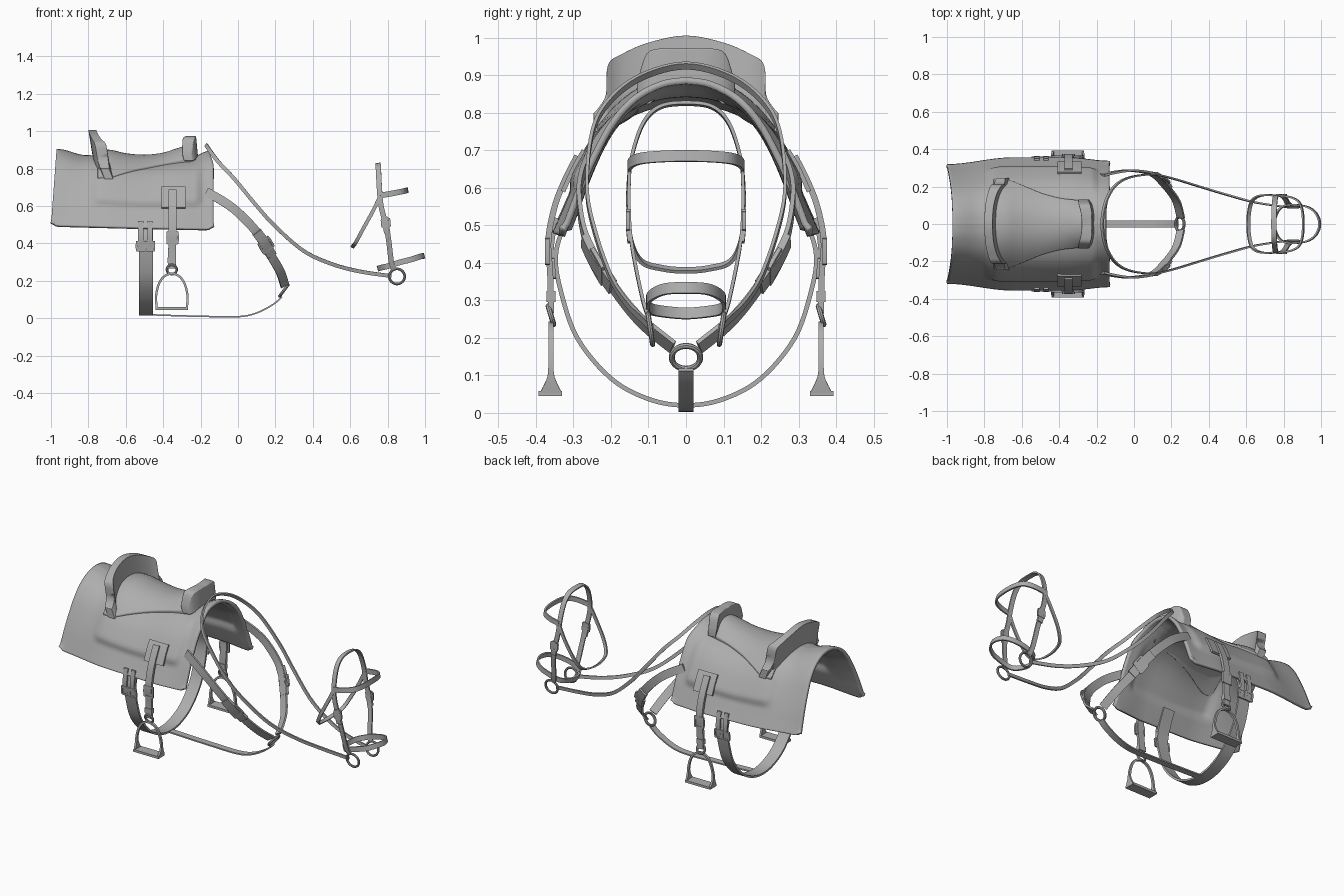
import bpy, bmesh, math
from mathutils import Vector

if "Cube" in bpy.data.objects:
    bpy.data.objects.remove(bpy.data.objects["Cube"])

leather = bpy.data.materials.new("grey")
leather.diffuse_color = (0.42, 0.42, 0.42, 1)
leather.use_nodes = True
leather.node_tree.nodes["Principled BSDF"].inputs["Base Color"].default_value = leather.diffuse_color


def finish(name, bm, bevel=0):
    bmesh.ops.recalc_face_normals(bm, faces=bm.faces)
    me = bpy.data.meshes.new(name)
    bm.to_mesh(me)
    bm.free()
    me.materials.append(leather)
    ob = bpy.data.objects.new(name, me)
    bpy.context.collection.objects.link(ob)
    if bevel:
        m = ob.modifiers.new("bevel", 'BEVEL')
        m.width, m.segments, m.limit_method = bevel, 3, 'ANGLE'
    return ob


def loft(name, rings, closed=False, loop=True, bevel=0):
    """Skin a list of equal-length point rings."""
    bm = bmesh.new()
    vs = [[bm.verts.new(p) for p in r] for r in rings]
    n = len(rings[0])
    for i in range(len(vs) - (0 if closed else 1)):
        a, b = vs[i], vs[(i + 1) % len(vs)]
        for j in range(n if loop else n - 1):
            k = (j + 1) % n
            bm.faces.new((a[j], a[k], b[k], b[j]))
    if loop and not closed:
        bm.faces.new(vs[0])
        bm.faces.new(vs[-1])
    return finish(name, bm, bevel)


def spline(pts, closed=False, steps=6):
    """Catmull-Rom samples through points of any dimension."""
    pts = [Vector(p) for p in pts]
    n, out = len(pts), []
    at = (lambda i: pts[i % n]) if closed else (lambda i: pts[max(0, min(n - 1, i))])
    for i in range(n if closed else n - 1):
        p0, p1, p2, p3 = (at(i + k) for k in (-1, 0, 1, 2))
        for s in range(steps):
            t = s / steps
            out.append(0.5 * (2 * p1 + (p2 - p0) * t + (2 * p0 - 5 * p1 + 4 * p2 - p3) * t * t
                              + (3 * p1 - p0 - 3 * p2 + p3) * t ** 3))
    return out if closed else out + [pts[-1]]


def strap(name, pts, width, thick, wdir, closed=False, steps=6):
    """Flat band along a smooth path; a 4th point value overrides the width."""
    path = spline([tuple(p) if len(p) == 4 else (*p, width) for p in pts], closed, steps)
    n, rings = len(path), []
    for i, q in enumerate(path):
        a = path[(i - 1) % n if closed else max(i - 1, 0)].to_3d()
        b = path[(i + 1) % n if closed else min(i + 1, n - 1)].to_3d()
        t = (b - a).normalized()
        w = Vector(wdir)
        w = (w - t * w.dot(t)).normalized()
        nn, c = t.cross(w) * thick / 2, q.to_3d()
        w = w * q[3] / 2
        rings.append([c + w + nn, c - w + nn, c - w - nn, c + w - nn])
    return loft(name, rings, closed)


def flip(p):
    return (p[0], -p[1], *p[2:])


def arch(half):
    """Half path starting on the centre line -> full mirrored path."""
    return [flip(p) for p in reversed(half[1:])] + half


def hoop(half):
    """Half path with both ends on the centre line -> closed loop."""
    return half + [flip(p) for p in reversed(half[1:-1])]


def ring(name, c, r, minor, axis):
    rot = Vector(axis).to_track_quat('Z', 'Y').to_matrix()
    rings = []
    for i in range(32):
        a = i * math.tau / 32
        rings.append([Vector(c) + rot @ Vector(((r + minor * math.cos(b)) * math.cos(a),
                      (r + minor * math.cos(b)) * math.sin(a), minor * math.sin(b)))
                      for b in (k * math.tau / 8 for k in range(8))])
    loft(name, rings, closed=True)


def buckle(name, c, up, side, h, w):
    """Rounded wire frame lying in the up/side plane."""
    c, up, side = Vector(c), Vector(up).normalized() * h / 2, Vector(side).normalized() * w / 2
    corners = [(-1, -.8), (-.8, -1), (.8, -1), (1, -.8), (1, .8), (.8, 1), (-.8, 1), (-1, .8)]
    strap(name, [c + up * u + side * v for u, v in corners], 0.011, 0.011,
          up.cross(side), closed=True, steps=2)


def ramp(x, a, b):
    t = max(0, min(1, (x - a) / (b - a)))
    return t * t * (3 - 2 * t)


def interp(x, table):
    for a, b in zip(table, table[1:]):
        if x <= b[0]:
            return a[1] + (b[1] - a[1]) * ramp(x, a[0], b[0])
    return table[-1][1]


# Blanket: draped arch with a padded area under the saddle
half = [tuple(p) for p in spline([(0, 1), (.2, .975), (.42, .88), (.6, .72), (.75, .5),
                                  (.86, .3), (.93, .15), (1, 0)], steps=5)]
profile = [(-f, h) for f, h in reversed(half[1:])] + half
rings = []
for i in range(65):
    u = i / 64
    x0 = -1 + .87 * u
    zt = interp(x0, [(-1, .905), (-.82, .872), (-.5, .84), (-.25, .86), (-.13, .895)])
    zb = .495 - .02 * u
    yw = interp(x0, [(-1, .32), (-.65, .356), (-.35, .356), (-.13, .338)])
    row = []
    for f, h in profile:
        pad = ramp(x0, -.81, -.73) * (1 - ramp(x0, -.23, -.18)) * ramp(h, .27, .42)
        x = x0 + .03 * h * (1 - ramp(u, 0, .3)) - .02 * ramp(h, .8, 1) * ramp(u, .8, 1)
        y = f * yw + math.copysign(.022 * pad * min(1, abs(f) * 2), f)
        corner = .02 * (1 - ramp(h, 0, .08)) * (1 - ramp(min(u, 1 - u), 0, .04))
        row.append((x, y, zb + (zt - zb) * h + corner))
    rings.append(row)
blanket = loft("blanket", rings, loop=False)
sol = blanket.modifiers.new("thickness", 'SOLIDIFY')
# thicken towards the inside of the arch
up = max(blanket.data.polygons, key=lambda p: p.center.z).normal.z > 0
sol.thickness, sol.offset = .018, (-1 if up else 1)

# Seat: dished, tapering from cantle to pommel
rings = []
for x, zc, w, ze in spline([(-.75, .90, .243, .76), (-.68, .90, .24, .76), (-.6, .882, .21, .785),
                            (-.5, .874, .168, .81), (-.4, .885, .14, .83), (-.32, .91, .13, .845),
                            (-.25, .925, .12, .855), (-.225, .90, .10, .855)], steps=4):
    us = [k / 10 for k in range(-10, 11)]
    rings.append([(x, u * w, zc - (zc - ze) * abs(u) ** 2.2) for u in us] +
                 [(x, u * w * .97, zc - (zc - ze) * u * u - .035) for u in reversed(us)])
loft("seat", rings, bevel=.008)


# Cantle and pommel: raised blocks across the seat
def rim(name, rows, lean, bevel):
    rows = [(-r[0], *r[1:]) for r in reversed(rows[1:])] + rows
    loft(name, [[(xb, y, zt), (xf, y, zt), (xf + lean, y, zb), (xb + lean, y, zb)]
                for y, xb, xf, zt, zb in spline(rows, steps=4)], bevel=bevel)


rim("cantle", [(0, -.80, -.757, 1.006, .87), (.1, -.795, -.75, .987, .85), (.17, -.78, -.73, .957, .81),
               (.208, -.765, -.705, .928, .785), (.213, -.75, -.695, .85, .77),
               (.232, -.742, -.69, .815, .755), (.246, -.735, -.69, .80, .745)], .022, .006)
rim("pommel", [(0, -.28, -.225, .972, .87), (.06, -.285, -.225, .972, .865),
               (.105, -.297, -.235, .957, .85), (.13, -.30, -.25, .88, .84)], .01, .014)

# Stirrups, leathers and the small side flaps
for side, s in (("left", 1), ("right", -1)):
    m = lambda pts: [(p[0], s * p[1], *p[2:]) for p in pts]
    strap(side + "_side_flap", m([(-.345, .272, .70), (-.345, .298, .655), (-.345, .328, .59)]),
          .13, .012, (1, 0, 0))
    strap(side + "_stirrup_leather", m([(-.35, .29, .685), (-.35, .323, .62), (-.35, .35, .55),
                                        (-.35, .367, .46), (-.352, .362, .37), (-.354, .36, .265)]),
          .042, .016, (1, 0, 0))
    buckle(side + "_leather_buckle", (-.35, s * .37, .43), (0, 0, 1), (1, 0, 0), .06, .055)
    strap(side + "_leather_keeper", m([(-.354, .36, .325), (-.354, .36, .295)]), .046, .024, (1, 0, 0))
    ring(side + "_stirrup_eye", (-.354, s * .36, .26), .026, .007, (0, 1, .3))
    arm = [(-.08, .052, .06), (-.084, .095, .02), (-.082, .135, .014), (-.068, .185, .014),
           (-.042, .222, .014)]
    pts = arm + [(0, .238, .014)] + [(-a, z, w) for a, z, w in reversed(arm)]
    strap(side + "_stirrup_arch", m([(-.354 + a, .36, z, w) for a, z, w in pts]), .02, .012, (0, 1, 0))
    strap(side + "_stirrup_tread", m([(-.44, .362, .052), (-.268, .362, .052)]), .062, .014, (0, 1, 0))
    # Girth billets and buckles
    for dx in (-.025, .025):
        strap(side + "_girth_billet", m([(-.495 + dx, .345, .52), (-.495 + dx, .357, .44),
                                         (-.495 + dx, .35, .365)]), .028, .01, (1, 0, 0))
        buckle(side + "_girth_buckle", (-.495 + dx, s * .354, .385), (0, s * .1, 1), (1, 0, 0), .045, .042)
    # Breast strap with its buckle and keeper
    path = m([(-.17, .262, .675), (-.08, .28, .625), (0, .285, .565), (.1, .265, .46), (.17, .20, .345),
              (.225, .125, .25), (.25, .035, .175)])
    wd = (.75, 0, .65)
    strap(side + "_breast_strap", path, .048, .012, wd)
    strap(side + "_breast_strap_end", m([(.1, .27, .46), (.14, .243, .405), (.18, .195, .335)]), .054, .02, wd)
    buckle(side + "_breast_buckle", (.15, s * .236, .39), (.07, -s * .065, -.115), wd, .06, .066)
    # Bit ring and cheek buckle
    ring(side + "_bit_ring", (.85, s * .095, .223), .041, .007, (0, 1, -s * .15))
    strap(side + "_cheek_end", m([(.783, .153, .54), (.79, .153, .5), (.798, .149, .455)]), .034, .014, (1, 0, .2))
    buckle(side + "_cheek_buckle", (.79, s * .155, .51), (.1, 0, -1), (1, 0, .1), .04, .04)

# Girth and strap between the legs
strap("girth", arch([(-.492, y, z) for y, z in ((0, .02), (.1, .037), (.2, .092), (.29, .2), (.335, .33),
                                                (.347, .42), (.325, .50), (.29, .58))]), .075, .012, (1, 0, 0))
strap("belly_strap", [(.235, 0, .115), (.19, 0, .075), (.1, 0, .028), (0, 0, .008), (-.2, 0, .01),
                      (-.35, 0, .014), (-.52, 0, .02)], .04, .008, (0, 1, 0))
ring("breast_ring", (.245, 0, .148), .038, .008, (.8, 0, -.6))

# Reins
strap("reins", arch([(-.17, 0, .926), (-.15, .12, .895), (-.1, .205, .83), (-.02, .25, .745), (.1, .264, .6),
                     (.2, .245, .49), (.35, .20, .36), (.5, .155, .29), (.65, .115, .25),
                     (.82, .09, .225)]), .02, .009, (.8, 0, 1))

# Bridle
strap("headpiece", arch([(.748, 0, .825), (.75, .07, .815), (.752, .115, .77), (.757, .145, .68),
                         (.765, .152, .6), (.79, .15, .5), (.805, .14, .42), (.82, .115, .3),
                         (.835, .1, .255)]), .028, .009, (1, 0, .2))
strap("throat_strap", arch([(.612, 0, .38), (.615, .06, .385), (.63, .12, .405), (.665, .148, .47),
                            (.72, .155, .57), (.762, .15, .655)]), .02, .009, (.27, 0, -.15))
strap("browband", arch([(.905, 0, .685), (.90, .07, .683), (.88, .12, .678), (.83, .145, .668),
                        (.76, .152, .656)]), .03, .009, (-.2, 0, 1))
strap("noseband", hoop([(.75, 0, .265), (.765, .06, .27), (.80, .095, .278), (.86, .102, .297),
                        (.93, .09, .315), (.975, .055, .33), (.993, 0, .333)]), .03, .009, (-.28, 0, 1), closed=True)

# Smooth shading with crisp edges
bpy.ops.object.select_all(action='SELECT')
bpy.context.view_layer.objects.active = blanket
bpy.ops.object.shade_smooth_by_angle(angle=math.radians(40))
